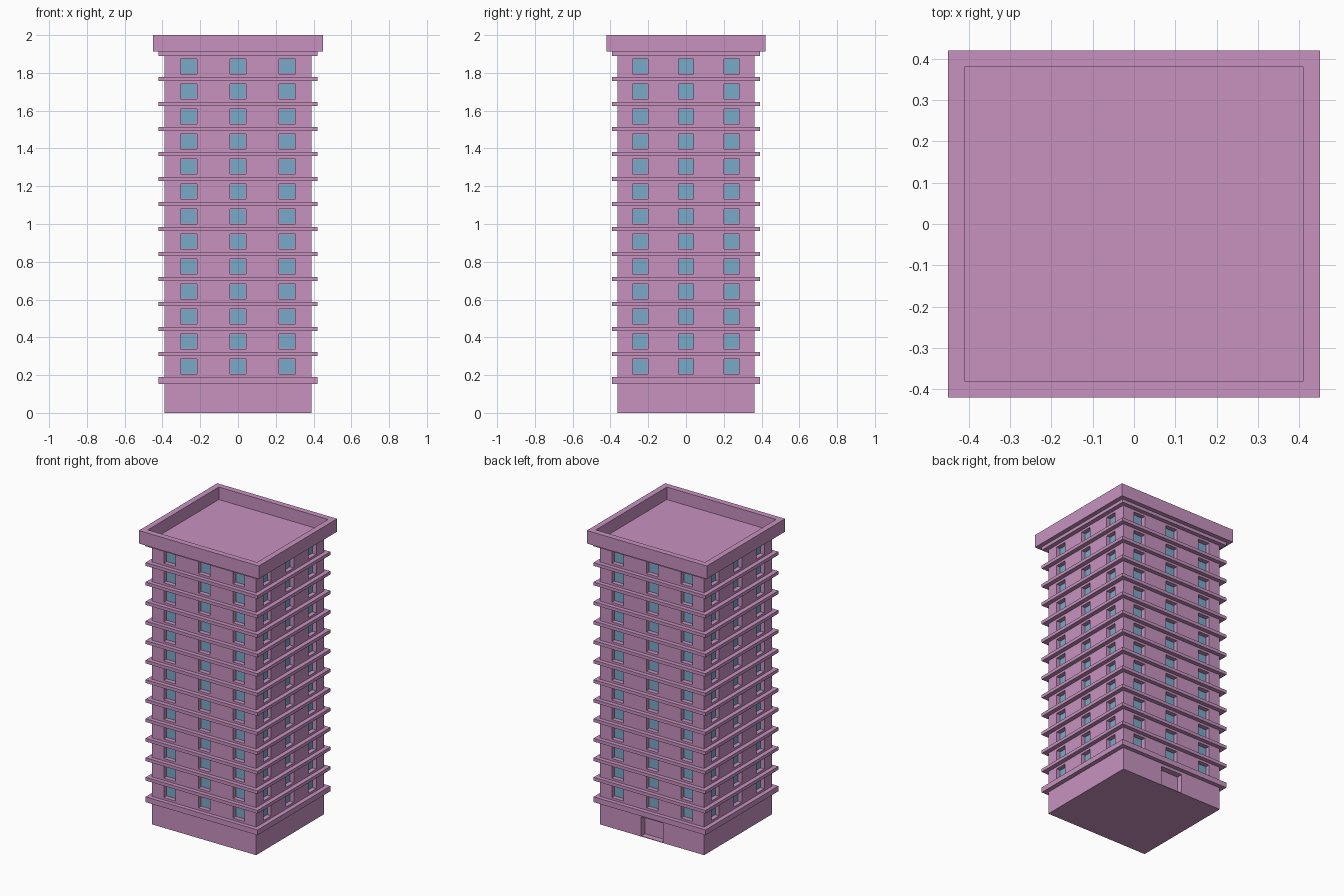
import bpy, bmesh
from mathutils import Matrix, Vector

if "Cube" in bpy.data.objects:
    bpy.data.objects.remove(bpy.data.objects["Cube"])

HX, HY = 0.39, 0.3625        # half sizes of the tower shaft
FLOORS, BASE, ROOF = 13, 0.19, 1.912
PITCH = (ROOF - BASE) / FLOORS
SLAB = 0.022                 # thickness of each floor ledge
DEPTH = 0.03                 # window recess


def material(name, color):
    m = bpy.data.materials.new(name)
    m.diffuse_color = (*color, 1)
    m.use_nodes = True
    m.node_tree.nodes["Principled BSDF"].inputs["Base Color"].default_value = m.diffuse_color
    return m


pink = material("pink_wall", (0.58, 0.29, 0.53))
blue = material("blue_glass", (0.19, 0.40, 0.58))


def add_box(bm, center, size):
    mat = Matrix.Translation(Vector(center)) @ Matrix.Diagonal((*size, 1))
    return bmesh.ops.create_cube(bm, size=1, matrix=mat)["verts"]


def make(name, bm, mat):
    me = bpy.data.meshes.new(name)
    bm.to_mesh(me)
    bm.free()
    ob = bpy.data.objects.new(name, me)
    bpy.context.collection.objects.link(ob)
    me.materials.append(mat)
    return ob


def add_windows(bm, scale, near, far):
    """Boxes at every window, from offset near to far along the outward axis."""
    off, thick = (near + far) / 2, far - near
    w, d, h = 0.087 * scale, 0.082 * scale, 0.08 * scale
    for i in range(FLOORS):
        z = BASE + i * PITCH + (PITCH - SLAB) / 2
        for k in (-1, 0, 1):
            for s in (-1, 1):
                add_box(bm, (k * HX * 2 / 3, s * (HY + off), z), (w, thick, h))
                add_box(bm, (s * (HX + off), k * HY * 2 / 3, z), (thick, d, h))


# tower shaft
bm = bmesh.new()
add_box(bm, (0, 0, ROOF / 2), (2 * HX, 2 * HY, ROOF))
walls = make("walls", bm, pink)

# recesses for the windows and the rear doorway
bm = bmesh.new()
add_windows(bm, 1, -DEPTH, 0.02)
add_box(bm, (0, HY - 0.01, 0.069), (0.165, 0.06, 0.13))
cutter = make("recess_cutter", bm, pink)
cutter.hide_render = True

mod = walls.modifiers.new("recesses", "BOOLEAN")
mod.operation, mod.solver, mod.object = "DIFFERENCE", "EXACT", cutter
bpy.context.view_layer.objects.active = walls
bpy.ops.object.modifier_apply(modifier=mod.name)
bpy.data.objects.remove(cutter)

# window panes
bm = bmesh.new()
add_windows(bm, 0.94, -DEPTH - 0.005, -DEPTH + 0.003)
make("window_panes", bm, blue)

# floor ledges, the lowest one thicker
bm = bmesh.new()
for i in range(FLOORS + 1):
    t = SLAB if i else 0.036
    add_box(bm, (0, 0, BASE + i * PITCH - t / 2),
            (2 * HX + 0.06, 2 * HY + 0.056, t))
make("floor_ledges", bm, pink)

# roof parapet: a block with its top inset and pushed down
bm = bmesh.new()
add_box(bm, (0, 0, (ROOF + 2) / 2), (0.90, 0.84, 2 - ROOF))
top = max(bm.faces, key=lambda f: f.calc_center_median().z)
bmesh.ops.inset_region(bm, faces=[top], thickness=0.056)
rim = bmesh.ops.extrude_discrete_faces(bm, faces=[top])["faces"][0]
bmesh.ops.translate(bm, verts=rim.verts, vec=(0, 0, -(2 - ROOF) + 0.003))
make("roof_parapet", bm, pink)
